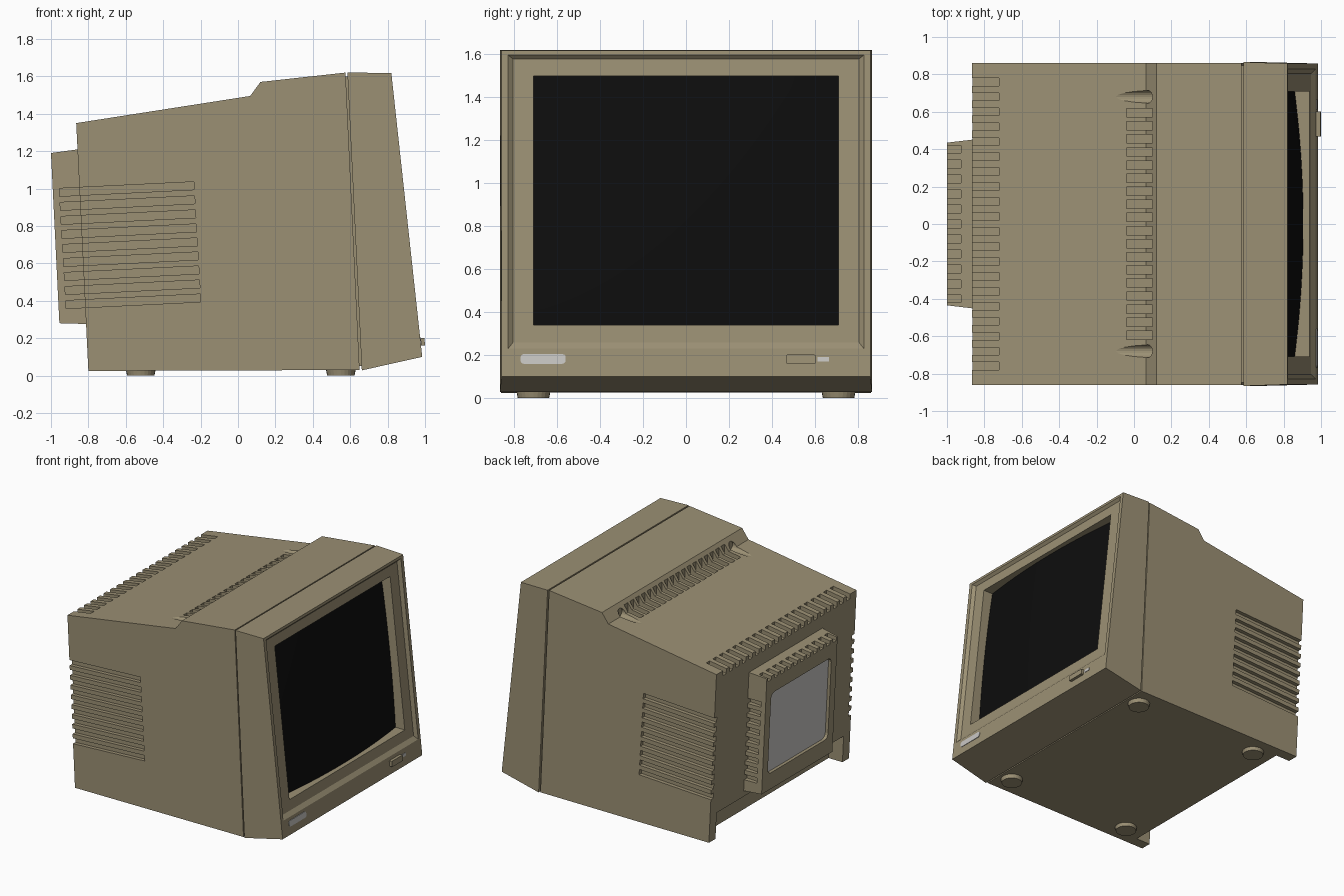
import bpy, bmesh, math
from mathutils import Matrix, Vector

if "Cube" in bpy.data.objects:
    bpy.data.objects.remove(bpy.data.objects["Cube"])


def material(name, rgb):
    m = bpy.data.materials.new(name)
    m.diffuse_color = (*rgb, 1)
    m.use_nodes = True
    m.node_tree.nodes["Principled BSDF"].inputs["Base Color"].default_value = m.diffuse_color
    return m


TAN = material("beige plastic", (0.33, 0.28, 0.175))
BLACK = material("black glass", (0.004, 0.004, 0.004))
GREY = material("light grey", (0.58, 0.57, 0.55))
TILT = -0.049          # lean of the back wall


def make(name, bm, mat=None):
    bmesh.ops.recalc_face_normals(bm, faces=bm.faces)
    me = bpy.data.meshes.new(name)
    bm.to_mesh(me)
    bm.free()
    ob = bpy.data.objects.new(name, me)
    bpy.context.collection.objects.link(ob)
    if mat:
        me.materials.append(mat)
    return ob


def loft(bm, rings):
    """Skin a list of closed point rings and cap both ends."""
    vs = [[bm.verts.new(p) for p in r] for r in rings]
    for a, b in zip(vs, vs[1:]):
        for i in range(len(a)):
            j = (i + 1) % len(a)
            bm.faces.new((a[i], a[j], b[j], b[i]))
    bm.faces.new(vs[0])
    bm.faces.new(vs[-1])


def box(bm, centre, size, tilt=0.0):
    m = (Matrix.Translation(centre) @ Matrix.Rotation(tilt, 4, 'Y')
         @ Matrix.Diagonal((*size, 1)))
    bmesh.ops.create_cube(bm, size=1, matrix=m)


def rounded(y0, y1, z0, z1, r, n=4):
    """Rounded rectangle as (y, z) points."""
    pts = []
    corners = ((y1 - r, z1 - r), (y0 + r, z1 - r), (y0 + r, z0 + r), (y1 - r, z0 + r))
    for k, (cy, cz) in enumerate(corners):
        for i in range(n + 1):
            a = math.pi / 2 * (k + i / n)
            pts.append((cy + r * math.cos(a), cz + r * math.sin(a)))
    return pts


def cut(ob, bm):
    cutter = make(ob.name + "_cutter", bm)
    cutter.hide_render = True
    cutter.display_type = 'WIRE'
    mod = ob.modifiers.new("cut", 'BOOLEAN')
    mod.operation, mod.solver, mod.object = 'DIFFERENCE', 'EXACT', cutter
    bpy.context.view_layer.objects.active = ob
    bpy.ops.object.modifier_apply(modifier="cut")
    bpy.data.objects.remove(cutter)


def side_slots(bm, y, length):
    """Nine tilted slots on both sides, starting at outer depth y."""
    for i in range(9):
        end = Vector((-0.235 + 0.035 * i / 8, 0, 1.015 - 0.075 * i))
        mid = end - Vector((1, 0, 0.049)) * length / 2
        for s in (-1, 1):
            box(bm, (mid.x, s * (y + 0.05), mid.z), (length, 0.1, 0.042), TILT)


# main housing
profile = [(-0.80, 0.025), (-0.865, 1.35), (0.065, 1.495), (0.12, 1.57),
           (0.575, 1.62), (0.65, 0.03)]
bm = bmesh.new()
loft(bm, [[(x, y, z) for x, z in profile] for y in (-0.861, 0.861)])
housing = make("housing", bm, TAN)

# housing vents, scoops and connector notch
bm = bmesh.new()
side_slots(bm, 0.832, 0.72)
for i in range(20):
    box(bm, (-0.81, 0.08 * (i - 9.5), 1.36), (0.18, 0.042, 0.08), -0.155)
for i in range(18):
    box(bm, (0.03, 0.07 * (i - 8.5), 1.53), (0.14, 0.045, 0.16))
for s in (-1, 1):
    bmesh.ops.create_cone(bm, cap_ends=True, segments=20, radius1=0.035, radius2=0.035,
                          depth=0.5, matrix=Matrix.Translation((-0.15, s * 0.68, 1.505))
                          @ Matrix.Rotation(math.pi / 2, 4, 'Y'))
box(bm, (-0.82, 0, 0.08), (0.28, 1.56, 0.30))
cut(housing, bm)

# rear box with its own vents and recess
bm = bmesh.new()
loft(bm, [[(-1.0, -w, 1.19), (-1.0, w, 1.19), (-0.955, w, 0.28), (-0.955, -w, 0.28)]
          for w in (0.435,)] +
         [[(-0.83, -w, 1.213), (-0.83, w, 1.213), (-0.78, w, 0.275), (-0.78, -w, 0.275)]
          for w in (0.455,)])
rear = make("rear_box", bm, TAN)


def back_ring(depth, inset):
    return [(-0.977 - 0.0495 * (z - 0.735) + depth, y, z)
            for y, z in rounded(-0.37 + inset, 0.37 - inset, 0.41 + inset, 1.05 - inset, 0.04)]


bm = bmesh.new()
side_slots(bm, 0.415, 0.72)
for i in range(11):
    box(bm, (-0.975, 0.08 * (i - 5), 1.20), (0.10, 0.042, 0.07), -0.14)
loft(bm, [back_ring(-0.04, 0), back_ring(0.03, 0)])
cut(rear, bm)
bm = bmesh.new()
loft(bm, [back_ring(0.022, 0.002), back_ring(0.03, 0.002)])
make("rear_panel", bm, GREY)

# dark seam filler between housing and bezel
bm = bmesh.new()
loft(bm, [[(0.55, y, 1.60), (0.61, y, 1.60), (0.69, y, 0.05), (0.62, y, 0.05)]
          for y in (-0.847, 0.847)])
make("seam_core", bm, TAN)


# front bezel, lofted from the seam round into the screen opening
def face_x(z):
    return 0.985 - 0.1088 * (z - 0.10)


def face_rect(y, z0, z1, d):
    return [(face_x(z) - d, s * y, z) for s, z in ((-1, z0), (1, z0), (1, z1), (-1, z1))]


bm = bmesh.new()
loft(bm, [[(0.662, -0.866, 0.028), (0.662, 0.866, 0.028),
           (0.585, 0.866, 1.621), (0.585, -0.866, 1.621)],
          face_rect(0.858, 0.10, 1.617, 0),
          face_rect(0.828, 0.23, 1.597, 0),
          face_rect(0.805, 0.26, 1.578, 0.02),
          face_rect(0.709, 0.34, 1.50, 0.02),
          face_rect(0.709, 0.34, 1.50, 0.15)])
make("front_bezel", bm, TAN)

# bulging screen glass
bm = bmesh.new()
bmesh.ops.create_grid(bm, x_segments=28, y_segments=20, size=1)
for v in bm.verts:
    u, w = v.co.x, v.co.y
    z = 0.92 + 0.58 * w
    v.co = (face_x(z) - 0.04 - 0.046 * u * u - 0.014 * w * w, 0.709 * u, z)
glass = make("screen_glass", bm, BLACK)
if glass.data.polygons[0].normal.x < 0:
    glass.data.flip_normals()
for p in glass.data.polygons:
    p.use_smooth = True


# badge plate, power button and indicator lamp
def plate(name, y0, y1, z0, z1, r, proud, mat):
    bm = bmesh.new()
    loft(bm, [[(face_x(z) + d, y, z) for y, z in rounded(y0, y1, z0, z1, r, 3)]
              for d in (-0.01, proud)])
    make(name, bm, mat)


plate("badge_plate", -0.77, -0.56, 0.16, 0.205, 0.015, 0.004, GREY)
plate("power_button", 0.467, 0.602, 0.16, 0.202, 0.003, 0.022, TAN)
plate("indicator_lamp", 0.612, 0.665, 0.17, 0.192, 0.003, 0.004, GREY)

# four round feet
for label, x in (("rear", -0.52), ("front", 0.55)):
    for side, y in (("left", -0.71), ("right", 0.71)):
        bm = bmesh.new()
        bmesh.ops.create_cone(bm, cap_ends=True, segments=24, radius1=0.073, radius2=0.08,
                              depth=0.035, matrix=Matrix.Translation((x, y, 0.0175)))
        make(f"{label}_{side}_foot", bm, TAN)
